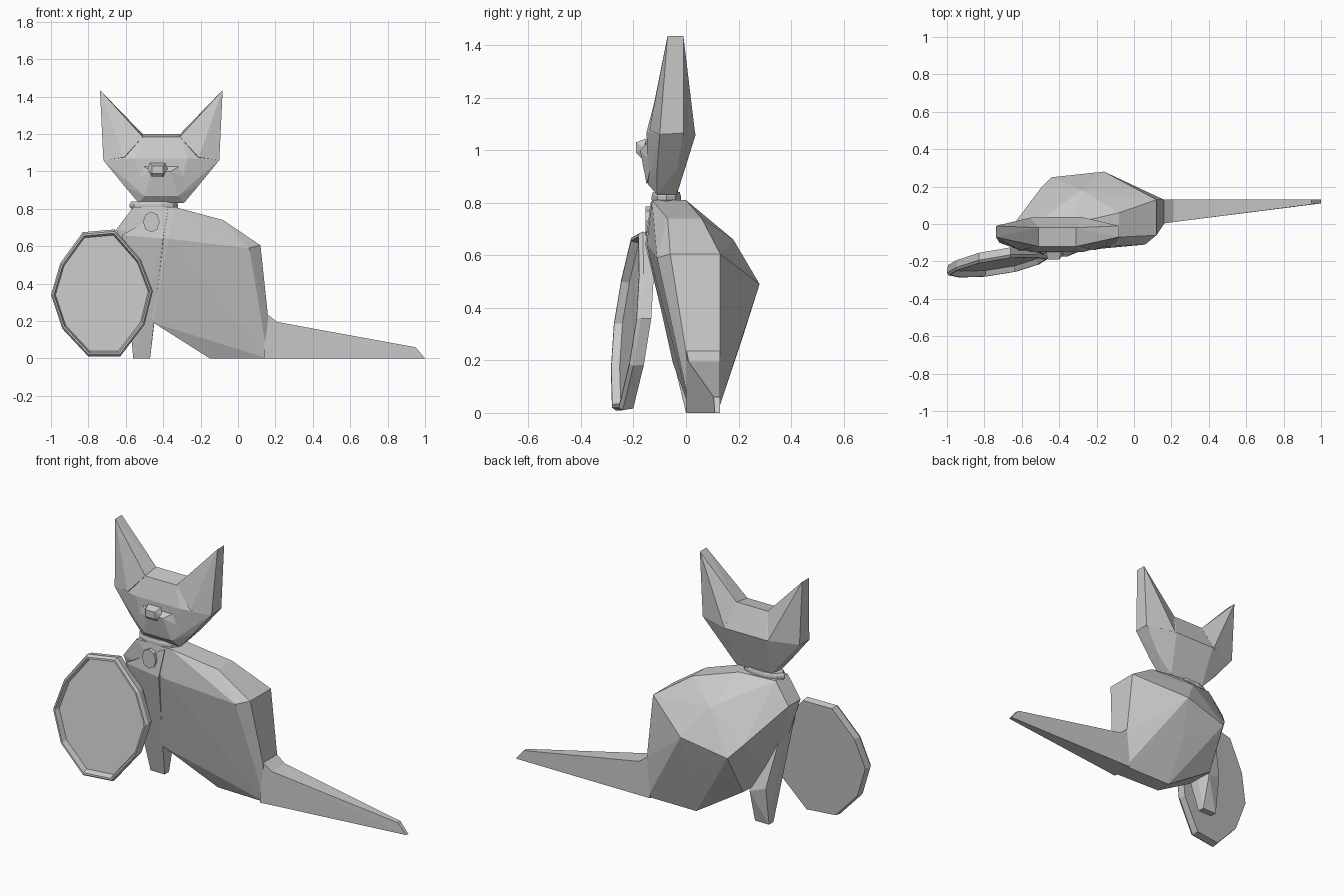
import bpy, bmesh
from math import cos, sin, tau


def finish(name, bm):
    bmesh.ops.recalc_face_normals(bm, faces=bm.faces)
    me = bpy.data.meshes.new(name)
    bm.to_mesh(me)
    bm.free()
    ob = bpy.data.objects.new(name, me)
    bpy.context.collection.objects.link(ob)
    return ob


def hull(name, pts):
    """Faceted solid wrapped around a few control points."""
    bm = bmesh.new()
    vs = [bm.verts.new(p) for p in pts]
    res = bmesh.ops.convex_hull(bm, input=vs)
    junk = {g for g in res["geom_interior"] + res["geom_unused"]
            if isinstance(g, bmesh.types.BMVert)}
    bmesh.ops.delete(bm, geom=list(junk), context='VERTS')
    return finish(name, bm)


def mirrored(pts, cx):
    """Points given as (offset, y, z), placed on both sides of x = cx."""
    return [(cx + s * d, y, z) for d, y, z in pts for s in (-1, 1)]


def loft(name, rings):
    bm = bmesh.new()
    loops = [[bm.verts.new(p) for p in r] for r in rings]
    n = len(loops[0])
    for a, b in zip(loops, loops[1:]):
        for i in range(n):
            j = (i + 1) % n
            bm.faces.new((a[i], a[j], b[j], b[i]))
    bm.faces.new(loops[0])
    bm.faces.new(loops[-1])
    return finish(name, bm)


def slab(x, y0, y1, z):
    return [(x, y0, z), (x, y1, z)]


# body: leaning chest in front, rounded hump behind
hull("body",
     slab(-0.56, -0.13, -0.02, 0.81) + slab(-0.34, -0.13, 0.0, 0.81)
     + slab(-0.08, -0.07, 0.06, 0.74) + slab(0.12, -0.06, 0.13, 0.605)
     + slab(0.16, 0.0, 0.13, 0.23) + slab(0.16, 0.02, 0.12, 0.0)
     + slab(-0.15, 0.03, 0.12, 0.0) + slab(-0.45, -0.05, 0.12, 0.19)
     + slab(-0.65, -0.12, -0.01, 0.69)
     + [(-0.25, -0.12, 0.73), (0.06, -0.11, 0.59), (-0.37, -0.15, 0.64),
        (-0.28, 0.18, 0.66), (-0.16, 0.28, 0.49), (-0.44, 0.25, 0.43),
        (-0.5, 0.19, 0.5), (-0.18, 0.21, 0.27), (-0.56, -0.02, 0.27)])

# tail: short root and long taper
root = slab(0.21, 0.01, 0.13, 0.195) + slab(0.21, 0.01, 0.13, 0.0)
hull("tail_root", slab(0.14, 0.0, 0.13, 0.25) + slab(0.14, 0.0, 0.13, 0.0) + root)
hull("tail", root + slab(0.95, 0.105, 0.13, 0.06) + slab(1.0, 0.11, 0.13, 0.0))

# front leg running up into the chest
hull("front_leg",
     slab(-0.56, 0.0, 0.04, 0.0) + slab(-0.47, 0.0, 0.04, 0.0)
     + slab(-0.62, -0.14, -0.05, 0.66) + slab(-0.4, -0.155, -0.05, 0.64)
     + slab(-0.375, -0.135, -0.05, 0.8)
     + [(-0.47, 0.09, 0.19), (-0.56, 0.07, 0.22)])

# head core, cheeks and jaw
CX = -0.41
hull("head", mirrored([
    (0.10, -0.12, 1.185), (0.10, -0.02, 1.2), (0.31, -0.10, 1.06),
    (0.31, -0.01, 1.065), (0.13, 0.037, 1.06), (0.14, -0.15, 1.07),
    (0.20, -0.11, 0.925), (0.20, -0.035, 0.925), (0.12, -0.11, 0.83),
    (0.11, -0.035, 0.83), (0.09, -0.145, 0.87)], CX))

# ears
for side, s in (("left", -1), ("right", 1)):
    hull("ear_" + side, [(CX + s * d, y, z) for d, y, z in (
        (0.328, -0.07, 1.435), (0.328, -0.01, 1.435), (0.10, -0.12, 1.185),
        (0.10, -0.02, 1.2), (0.31, -0.10, 1.06), (0.31, -0.01, 1.065),
        (0.14, 0.035, 1.06), (0.2, -0.14, 1.075))])

# muzzle and nose
hull("muzzle", mirrored([
    (0.10, -0.145, 1.03), (0.05, -0.175, 1.0), (0.16, -0.13, 0.95),
    (0.09, -0.15, 0.87), (0.15, -0.08, 0.95)], CX))
hull("nose", mirrored([
    (0.04, -0.15, 1.045), (0.03, -0.19, 1.03), (0.055, -0.16, 1.01),
    (0.03, -0.19, 0.99), (0.03, -0.15, 0.95)], -0.43))

# collar
loft("collar", [[(-0.45 + r * cos(tau * i / 10), -0.075 + r * 0.45 * sin(tau * i / 10), z)
                 for i in range(10)]
                for r, z in ((0.12, 0.80), (0.13, 0.812), (0.13, 0.825), (0.12, 0.84))])

# round tag hanging on the chest
loft("tag", [[(-0.463 + 0.045 * cos(tau * i / 8), y, 0.73 + 0.055 * sin(tau * i / 8))
              for i in range(8)] for y in (-0.12, -0.155)])

# oval dish leaning on the chest: back, rim, recessed floor
RIM = [(-1.0, 0.34), (-0.95, 0.51), (-0.83, 0.675), (-0.66, 0.69), (-0.52, 0.53),
       (-0.455, 0.36), (-0.50, 0.18), (-0.63, 0.01), (-0.80, 0.01), (-0.94, 0.16)]


def dish_ring(k, depth):
    ring = []
    for x, z in RIM:
        dx, dz = k * (x + 0.73), k * (z - 0.345)
        ring.append((-0.73 + dx, -0.232 + 0.16 * dx + 0.12 * dz + depth, 0.345 + dz))
    return ring


loft("dish", [dish_ring(0.98, 0.055), dish_ring(1.0, 0.015), dish_ring(0.97, 0.0),
              dish_ring(0.94, 0.0), dish_ring(0.91, 0.03)])
